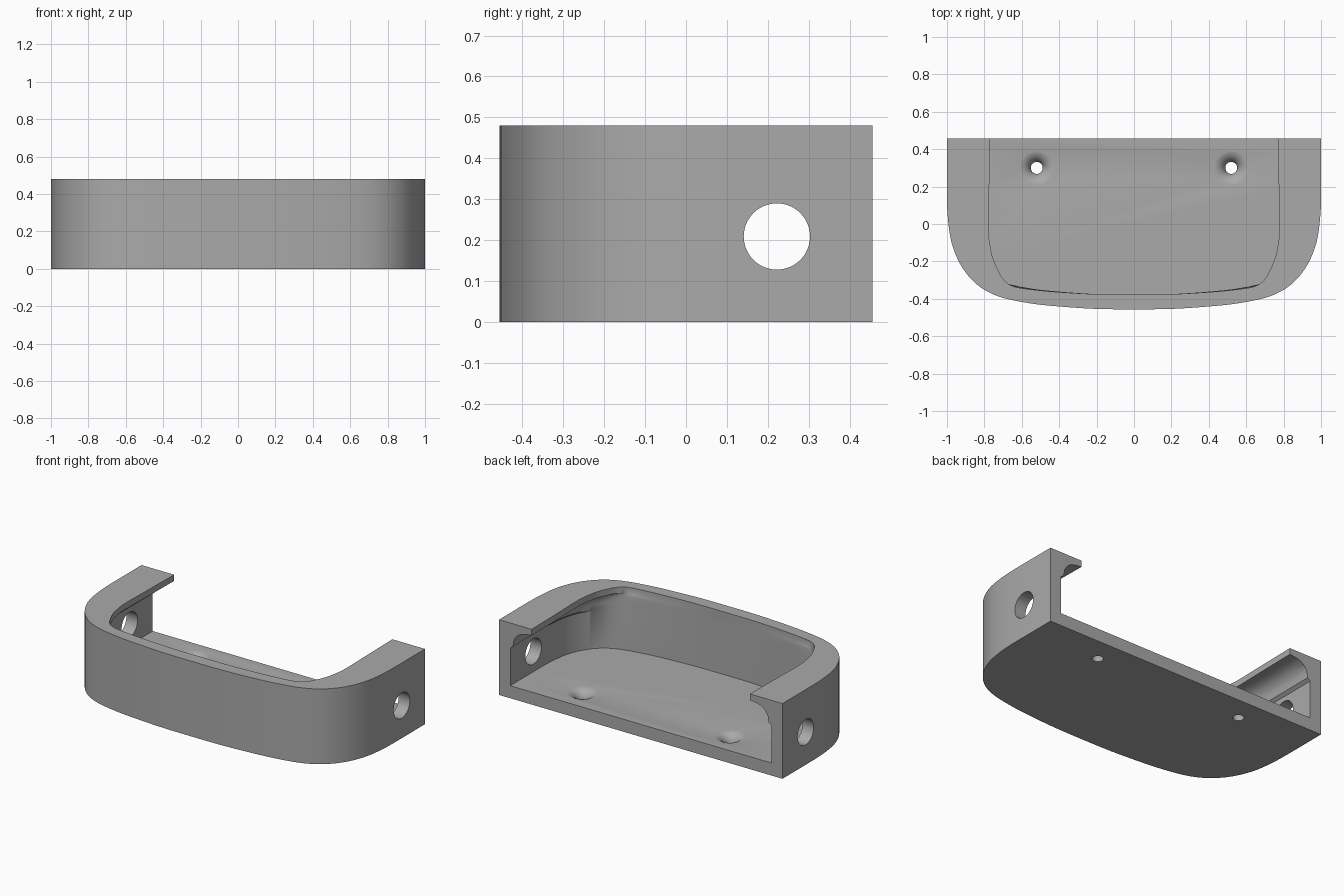
import bpy, bmesh, math
from mathutils import Vector

if "Cube" in bpy.data.objects:
    bpy.data.objects.remove(bpy.data.objects["Cube"])

gray = bpy.data.materials.new("plain gray")
gray.diffuse_color = (0.4, 0.4, 0.4, 1)
gray.use_nodes = True
gray.node_tree.nodes["Principled BSDF"].inputs["Base Color"].default_value = gray.diffuse_color


def smooth(pts, n=4):
    """Catmull-Rom refinement of a 2D path."""
    p = [Vector(q) for q in pts]
    p = [2 * p[0] - p[1]] + p + [Vector((-p[-2].x, p[-2].y))]
    out = []
    for i in range(1, len(p) - 2):
        a, b, c, d = p[i - 1:i + 3]
        for k in range(n):
            t = k / n
            out.append(0.5 * (2 * b + (c - a) * t + (2 * a - 5 * b + 4 * c - d) * t * t
                              + (3 * b - a - 3 * c + d) * t ** 3))
    return out + [p[-2]]


def mirrored(half):
    """Full outline from a right half that ends on the centre line."""
    return list(half) + [Vector((-p.x, p.y)) for p in reversed(half[:-1])]


def loft(name, rings):
    """Closed solid through equal-length rings of 3D points."""
    bm = bmesh.new()
    vs = [[bm.verts.new(p) for p in r] for r in rings]
    n = len(vs[0])
    for a, b in zip(vs, vs[1:]):
        for i in range(n):
            j = (i + 1) % n
            bm.faces.new((a[i], a[j], b[j], b[i]))
    bm.faces.new(vs[0])
    bm.faces.new(vs[-1])
    bmesh.ops.recalc_face_normals(bm, faces=bm.faces)
    me = bpy.data.meshes.new(name)
    bm.to_mesh(me)
    bm.free()
    ob = bpy.data.objects.new(name, me)
    bpy.context.collection.objects.link(ob)
    me.materials.append(gray)
    return ob


def at_z(outline, z):
    return [(p.x, p.y, z) for p in outline]


# Outer outline, right half from back to front centre
outer = smooth([(1, .456), (1, .15), (.995, .03), (.98, -.08), (.955, -.16), (.92, -.23),
                (.87, -.295), (.8, -.352), (.7, -.395), (.55, -.425), (.4, -.441),
                (.2, -.454), (0, -.456)])
# Top opening, matched point for point
opening = smooth([(.77, .456), (.775, .15), (.778, .03), (.776, -.06), (.768, -.12),
                  (.755, -.18), (.73, -.24), (.695, -.30), (.64, -.335), (.53, -.352),
                  (.4, -.364), (.2, -.375), (0, -.376)])
# Lower cavity wall: outer outline moved inward
inner = []
for i, p in enumerate(outer):
    d = (outer[min(i + 1, len(outer) - 1)] - outer[max(i - 1, 0)]).normalized()
    inner.append(p + Vector((d.y, -d.x)) * 0.079)
inner[-1] = Vector((0, -.377))
inner[0].y = .456

tray = loft("tray", [at_z(mirrored(outer), 0), at_z(mirrored(outer), .48)])

# Cavity with a small step and an arched underside of the side lips
rings = []
for t, z in [(0, .08), (0, .32), (.13, .335), (.16, .37), (.22, .39), (.34, .412),
             (.5, .427), (.72, .436), (1, .44), (1, .6)]:
    half = [a.lerp(b, t) for a, b in zip(inner, opening)]
    half = [Vector((half[0].x, .7))] + half
    rings.append(at_z(mirrored(half), z))
cutters = [loft("cavity_cutter", rings)]


def circle(r, n=40):
    return [(r * math.cos(2 * math.pi * i / n), r * math.sin(2 * math.pi * i / n)) for i in range(n)]


# Flared screw holes in the floor
for s in (-1, 1):
    cutters.append(loft("screw_hole_cutter", [
        [(s * .52 + x, .30 + y, z) for x, y in circle(r)]
        for r, z in [(.032, -.1), (.032, .025), (.037, .042), (.047, .057), (.062, .070),
                     (.080, .078), (.096, .081), (.096, .12)]]))

# Round holes through both side walls
cutters.append(loft("side_hole_cutter", [
    [(x, .222 + a, .209 + b) for a, b in circle(.081, 48)] for x in (-1.2, 1.2)]))

bpy.context.view_layer.objects.active = tray
tray.select_set(True)
for c in cutters:
    m = tray.modifiers.new("cut", 'BOOLEAN')
    m.operation = 'DIFFERENCE'
    m.solver = 'EXACT'
    m.object = c
    bpy.ops.object.modifier_apply(modifier=m.name)
for c in cutters:
    bpy.data.objects.remove(c, do_unlink=True)

bpy.ops.object.shade_smooth_by_angle(angle=math.radians(30))
